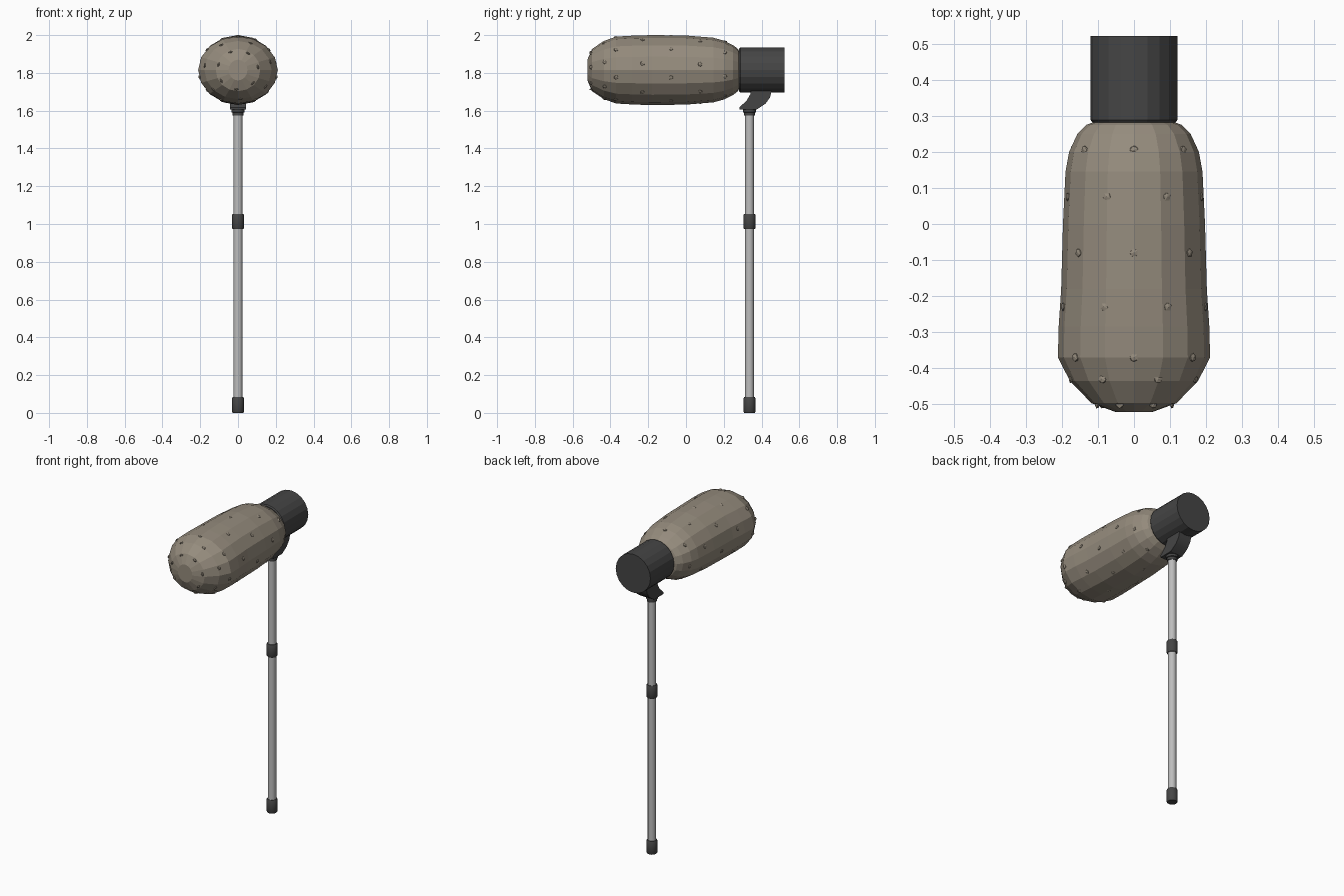
import bpy, bmesh, math
from mathutils import Vector, Matrix

if "Cube" in bpy.data.objects:
    bpy.data.objects.remove(bpy.data.objects["Cube"])

def material(name, rgb):
    m = bpy.data.materials.new(name)
    m.diffuse_color = (*rgb, 1)
    m.use_nodes = True
    m.node_tree.nodes["Principled BSDF"].inputs["Base Color"].default_value = m.diffuse_color
    return m

FUR = material("taupe cover", (0.30, 0.26, 0.205))
DARK = material("charcoal plastic", (0.06, 0.06, 0.06))
METAL = material("light metal", (0.51, 0.51, 0.51))
CZ = 1.815      # height of the head axis
PY = 0.336      # pole position
SIDES = 16

def finish(name, bm, mat, smooth=None):
    bmesh.ops.recalc_face_normals(bm, faces=bm.faces)
    me = bpy.data.meshes.new(name)
    bm.to_mesh(me)
    bm.free()
    me.materials.append(mat)
    ob = bpy.data.objects.new(name, me)
    bpy.context.collection.objects.link(ob)
    if smooth:
        bpy.context.view_layer.objects.active = ob
        ob.select_set(True)
        bpy.ops.object.shade_smooth_by_angle(angle=math.radians(smooth))
        ob.select_set(False)
    return ob

def loft(name, rings, mat, smooth=None):
    """Skin closed rings of points and cap both ends."""
    bm = bmesh.new()
    loops = [[bm.verts.new(p) for p in ring] for ring in rings]
    n = len(loops[0])
    for a, b in zip(loops, loops[1:]):
        for i in range(n):
            bm.faces.new((a[i], a[(i + 1) % n], b[(i + 1) % n], b[i]))
    bm.faces.new(loops[0])
    bm.faces.new(loops[-1])
    return finish(name, bm, mat, smooth)

def circle(n):
    return [(math.sin(2 * math.pi * i / n), math.cos(2 * math.pi * i / n)) for i in range(n)]

def upright(name, steps, mat, n=12):
    return loft(name, [[(r * s, PY + r * c, z) for s, c in circle(n)] for z, r in steps], mat, 35)

def barrel(name, steps, mat, n):
    return loft(name, [[(rx * s, y, CZ + rz * c) for s, c in circle(n)] for y, rx, rz in steps], mat)

# padded cover: y, half width, half height
COVER = [(-0.522, 0.05, 0.055), (-0.497, 0.118, 0.112), (-0.435, 0.178, 0.154),
         (-0.37, 0.211, 0.177), (-0.285, 0.209, 0.182), (-0.18, 0.202, 0.185),
         (0.0, 0.197, 0.183), (0.145, 0.190, 0.171), (0.2, 0.180, 0.156),
         (0.25, 0.157, 0.131), (0.275, 0.132, 0.112), (0.287, 0.10, 0.09)]
barrel("padded_cover", COVER, FUR, SIDES)

# little studs scattered over the cover: y and angle from the top
def radii(y):
    for a, b in zip(COVER, COVER[1:]):
        if a[0] <= y <= b[0]:
            t = (y - a[0]) / (b[0] - a[0])
            return a[1] + t * (b[1] - a[1]), a[2] + t * (b[2] - a[2])

bm = bmesh.new()
ROWS = [(-0.5, 30), (-0.43, 22), (-0.37, 0), (-0.23, -24), (-0.08, 0), (0.075, -23), (0.205, 0)]
for row, (y, start) in enumerate(ROWS):
    for k in range(7):
        a = math.radians(start + k * 360 / 7)
        rx, rz = radii(y)
        pos = Vector((rx * math.sin(a), y, CZ + rz * math.cos(a))) 
        out = Vector((math.sin(a) / rx, 0, math.cos(a) / rz)).normalized()
        mat = (Matrix.Translation(pos - out * 0.003) @ out.to_track_quat('Z', 'Y').to_matrix().to_4x4()
               @ Matrix.Diagonal((1, 1, 0.45, 1)))
        bmesh.ops.create_icosphere(bm, subdivisions=1, radius=0.013, matrix=mat)
finish("cover_studs", bm, FUR)

# rear drum with softened rim
barrel("rear_drum", [(0.281, 0.114, 0.114), (0.288, 0.12, 0.12), (0.522, 0.12, 0.12)], DARK, 20)

# swept neck bracket joining drum and pole
PROFILE = [(0.345, 1.72), (0.342, 1.69), (0.322, 1.655), (0.284, 1.618), (0.284, 1.607),
           (0.375, 1.607), (0.42, 1.636), (0.445, 1.67), (0.457, 1.72)]
loft("neck_bracket", [[(x, y, z) for y, z in PROFILE] for x in (-0.043, 0.043)], DARK, 30)
upright("neck_collar", [(1.575, 0.029), (1.59, 0.03), (1.592, 0.035), (1.61, 0.035)], DARK)

# pole, middle sleeve and foot
upright("pole", [(0.03, 0.024), (1.585, 0.024)], METAL)
for name, z0, z1 in (("foot_cap", 0.0, 0.083), ("pole_sleeve", 0.973, 1.053)):
    upright(name, [(z0, 0.028), (z0 + 0.006, 0.032), (z1 - 0.006, 0.032), (z1, 0.028)], DARK)
